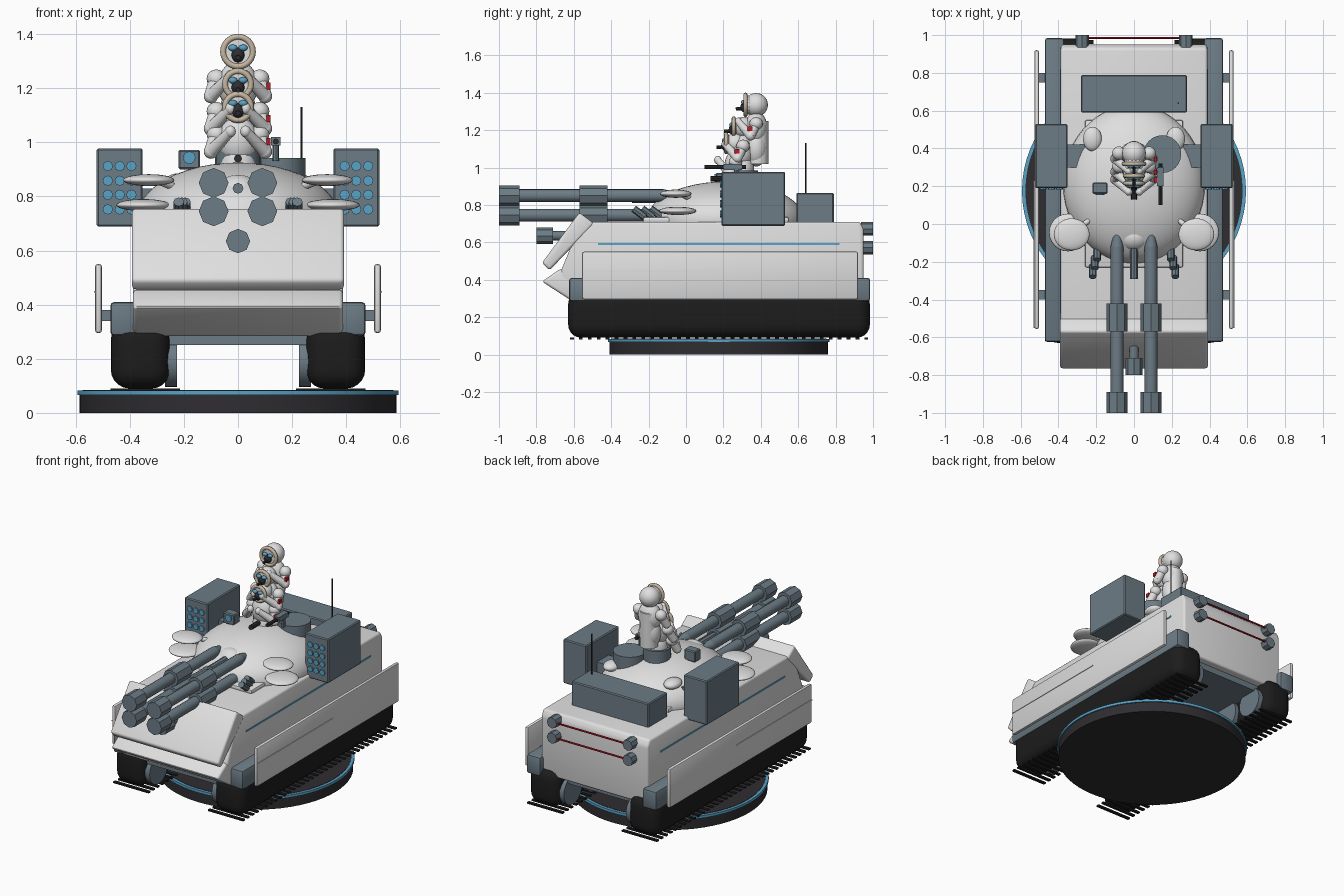
import bpy, bmesh, math
from mathutils import Vector, Matrix

cube = bpy.data.objects.get("Cube")
if cube:
    bpy.data.objects.remove(cube, do_unlink=True)


def material(name, r, g, b):
    m = bpy.data.materials.new(name)
    m.use_nodes = True
    m.diffuse_color = (r, g, b, 1)
    bsdf = next(n for n in m.node_tree.nodes if n.type == 'BSDF_PRINCIPLED')
    bsdf.inputs["Base Color"].default_value = (r, g, b, 1)
    bsdf.inputs["Roughness"].default_value = 0.6
    return m


WHITE = material("armour white", 0.74, 0.74, 0.74)
SLATE = material("slate grey", 0.15, 0.2, 0.235)
BLUE = material("sky blue", 0.1, 0.36, 0.56)
RED = material("signal red", 0.5, 0.01, 0.02)
TAN = material("tan trim", 0.56, 0.47, 0.36)
DARK = material("charcoal", 0.028, 0.026, 0.03)
TRACK = material("track black", 0.012, 0.012, 0.012)


def finish(bm, name, mat, angle=35):
    me = bpy.data.meshes.new(name)
    bmesh.ops.recalc_face_normals(bm, faces=bm.faces)
    bm.to_mesh(me)
    bm.free()
    me.materials.append(mat)
    me.shade_smooth()
    me.set_sharp_from_angle(angle=math.radians(angle))
    ob = bpy.data.objects.new(name, me)
    bpy.context.scene.collection.objects.link(ob)
    return ob


def round_edges(bm, bevel, segments):
    if bevel:
        bmesh.ops.bevel(bm, geom=bm.edges[:], offset=bevel, segments=segments,
                        profile=0.5, affect='EDGES')


def box(name, x, y, z, mat, bevel=0.0, segments=2):
    bm = bmesh.new()
    bmesh.ops.create_cube(bm, size=1)
    for v in bm.verts:
        v.co = Vector([(r[0] + r[1]) / 2 + c * (r[1] - r[0])
                       for c, r in zip(v.co, (x, y, z))])
    round_edges(bm, bevel, segments)
    return finish(bm, name, mat)


def rod(name, a, b, r, mat, r2=None, sides=16):
    a, b = Vector(a), Vector(b)
    d = b - a
    bm = bmesh.new()
    turn = d.to_track_quat('Z', 'Y').to_matrix().to_4x4()
    bmesh.ops.create_cone(bm, cap_ends=True, segments=sides, radius1=r,
                          radius2=r if r2 is None else r2, depth=d.length,
                          matrix=Matrix.Translation((a + b) / 2) @ turn)
    return finish(bm, name, mat)


def ball(name, centre, radii, mat, u=24, v=14):
    bm = bmesh.new()
    bmesh.ops.create_uvsphere(bm, u_segments=u, v_segments=v, radius=1)
    for p in bm.verts:
        p.co = Vector([c + k * r for c, k, r in zip(centre, p.co, radii)])
    return finish(bm, name, mat, 60)


def extrude(name, profile, half, mat, bevel=0.0):
    # side profile of (y, z) points swept across the width
    bm = bmesh.new()
    f = bm.faces.new([bm.verts.new((-half, y, z)) for y, z in profile])
    new = bmesh.ops.extrude_face_region(bm, geom=[f])["geom"]
    bmesh.ops.translate(bm, vec=(2 * half, 0, 0),
                        verts=[g for g in new if isinstance(g, bmesh.types.BMVert)])
    round_edges(bm, bevel, 3)
    return finish(bm, name, mat)


def span(s, a, b):
    return sorted((s * a, s * b))


# display base
rod("base_disc", (0, .175, 0), (0, .175, .068), .585, DARK, sides=64)
rod("base_blue_rim", (0, .175, .066), (0, .175, .083), .593, BLUE, sides=64)
rod("base_top", (0, .175, .08), (0, .175, .085), .575, DARK, sides=64)

# hull with two-part bow
extrude("hull", [(-.55, .3), (-.68, .42), (-.56, .71), (.93, .71), (.95, .67), (.95, .29)],
        .388, WHITE, .014)
extrude("upper_bow_plate", [(-.57, .76), (-.77, .49), (-.73, .45), (-.49, .7)],
        .392, WHITE, .015)
extrude("lower_bow_plate", [(-.67, .46), (-.77, .39), (-.6, .28), (-.53, .33)],
        .388, WHITE, .015)
box("hull_floor", (-.3, .3), (-.58, .9), (.25, .31), SLATE)
box("turret_deck_plate", (-.26, .26), (-.23, .55), (.705, .735), WHITE, .01)

# running gear and side armour
for s, side in ((-1, "right"), (1, "left")):
    box(side + "_track", span(s, .25, .47), (-.63, .983), (.09, .34), TRACK, .07, 5)
    for i in range(7):
        y = -.5 + i * .225
        rod(side + "_road_wheel", (s * .225, y, .19), (s * .27, y, .19), .095, SLATE, sides=24)
    cleat = box(side + "_track_cleats", span(s, .215, .472), (-.62, -.6), (.08, .09), TRACK)
    arr = cleat.modifiers.new("repeat", 'ARRAY')
    arr.count = 34
    arr.use_relative_offset = False
    arr.use_constant_offset = True
    arr.constant_offset_displace = (0, .0477, 0)
    box(side + "_fender", span(s, .37, .472), (-.625, .985), (.285, .41), SLATE, .015)
    box(side + "_skirt_plate", span(s, .503, .528), (-.555, .92), (.295, .55), WHITE, .01)
    box(side + "_skirt_crease", span(s, .524, .532), (-.55, .23), (.445, .45), WHITE)
    for y in (-.4, .2, .75):
        box(side + "_skirt_bracket", span(s, .45, .51), (y, y + .05), (.34, .38), SLATE)
    box(side + "_blue_stripe", span(s, .386, .392), (-.47, .82), (.587, .597), BLUE)

# rear lamps with red bars
for z in (.672, .572):
    for x in (-.275, .275):
        rod("rear_lamp", (x, .935, z), (x, 1, z), .036, SLATE, sides=8)
    rod("rear_red_bar", (-.25, .985, z), (.25, .985, z), .006, RED, sides=8)

# turret
ball("turret_dome", (0, .21, .72), (.375, .42, .205), WHITE, 48, 24)
ball("gun_mantlet", (0, -.07, .8), (.09, .075, .08), WHITE)
box("rear_stowage_box", (-.28, .28), (.59, .79), (.7, .865), SLATE, .006, 1)
rod("antenna", (.235, .64, .86), (.235, .64, 1.13), .004, DARK, sides=6)
for s, side in ((-1, "right"), (1, "left")):
    ball(side + "_upper_sensor", (s * .33, -.055, .86), (.095, .085, .022), WHITE)
    ball(side + "_lower_sensor", (s * .35, -.045, .768), (.1, .1, .022), WHITE)
    rod(side + "_sensor_arm", (s * .2, .05, .82), (s * .3, -.03, .86), .014, WHITE)
    ball(side + "_dome_bump", (s * .22, .45, .855), (.05, .065, .03), WHITE)
    # missile pod and its blue tubes
    box(side + "_pod", span(s, .352, .522), (.19, .53), (.688, .977), SLATE, .006, 1)
    box(side + "_pod_mount", span(s, .26, .36), (.3, .42), (.76, .83), SLATE)
    for x in (.394, .437, .481):
        for z in (.912, .858, .806, .752):
            rod(side + "_pod_tube", (s * x, .183, z), (s * x, .192, z), .019, BLUE, sides=8)
    # smoke dischargers
    for i in range(3):
        x, y = s * (.195 + i * .012), -.16 - i * .045
        rod(side + "_smoke_tube", (x, y + .03, .735), (x, y - .03, .78), .02, SLATE, sides=8)

# four main guns
for x in (-.09, .09):
    for z in (.85, .745):
        rod("gun_barrel", (x, -.95, z), (x, -.12, z), .034, SLATE)
        rod("gun_tail", (x, -.12, z), (x, .0, z), .034, SLATE, .006)
        rod("gun_muzzle", (x, -1, z), (x, -.89, z), .055, SLATE, sides=8)
        rod("gun_sleeve", (x, -.57, z), (x, -.42, z), .055, SLATE, sides=8)

# bow lamp and centre gun
rod("bow_lamp", (0, -.8, .635), (0, -.71, .635), .045, SLATE, sides=8)
rod("bow_lamp_stem", (0, -.72, .635), (0, -.6, .635), .025, SLATE)
rod("centre_gun", (0, -.29, .83), (0, -.05, .83), .02, SLATE, sides=8)

# roof fittings
rod("roof_hatch", (.15, .37, .85), (.15, .37, .942), .1, SLATE, sides=24)
rod("hatch_gun", (.14, .1, 1.003), (.14, .32, 1.003), .011, DARK, sides=8)
box("hatch_gun_body", (.122, .157), (.2, .3), (.988, 1.02), SLATE)
rod("hatch_gun_post", (.14, .27, .93), (.14, .27, .99), .012, SLATE, sides=8)
box("searchlight", (-.22, -.14), (.16, .22), (.9, .972), SLATE, .006, 1)
rod("searchlight_lens", (-.18, .153, .943), (-.18, .162, .943), .023, BLUE, sides=12)
rod("crew_pedestal", (0, .3, .86), (0, .3, .985), .085, SLATE, sides=16)
rod("pedestal_gun", (0, .13, .94), (0, .25, .94), .015, DARK, sides=8)


def crew(n, y, z, r):
    name = "crew_%d_" % n
    front = y - r - .006
    ball(name + "helmet", (0, y, z), (r, r, r), WHITE)
    bpy.ops.mesh.primitive_torus_add(location=(0, front + .012, z), major_radius=r - .008,
                                     minor_radius=.011, major_segments=24, minor_segments=8,
                                     rotation=(math.pi / 2, 0, 0))
    hood = bpy.context.object
    hood.name = name + "hood_trim"
    hood.data.materials.append(TAN)
    hood.data.shade_smooth()
    rod(name + "face", (0, front + .01, z), (0, y, z), r - .012, WHITE)
    ball(name + "mask", (0, front + .005, z - .012), (.024, .02, .028), DARK, 12, 8)
    rod(name + "nozzle", (0, front, z - .02), (0, front - .04, z - .022), .009, DARK, sides=8)
    for x in (-.019, .019):
        ball(name + "goggle", (x, front, z + .014), (.017, .012, .012), BLUE, 12, 8)
    # torso and bent arms
    ball(name + "chest", (0, y, z - .125), (.075, .06, .09), WHITE)
    ball(name + "hips", (0, y, z - .23), (.07, .06, .1), WHITE)
    for s in (-1, 1):
        shoulder = (s * .08, y, z - .1)
        elbow = (s * .1, y - .03, z - .165)
        hand = (s * .028, y - .095, z - .09)
        ball(name + "shoulder", shoulder, (.036, .036, .034), WHITE, 16, 10)
        rod(name + "upper_arm", shoulder, elbow, .026, WHITE)
        ball(name + "elbow", elbow, (.026, .026, .026), WHITE, 16, 10)
        rod(name + "forearm", elbow, hand, .025, WHITE, .018)
        ball(name + "hand", hand, (.02, .02, .022), WHITE, 12, 8)
    box(name + "red_patch", (.105, .121), (y - .045, y - .02), (z - .14, z - .115), RED)


# crew standing in a row
crew(1, .375, 1.335, .063)
crew(2, .305, 1.215, .056)
crew(3, .265, 1.13, .056)
rod("crew_backpack", (0, .385, 1.02), (0, .385, 1.25), .055, WHITE)
